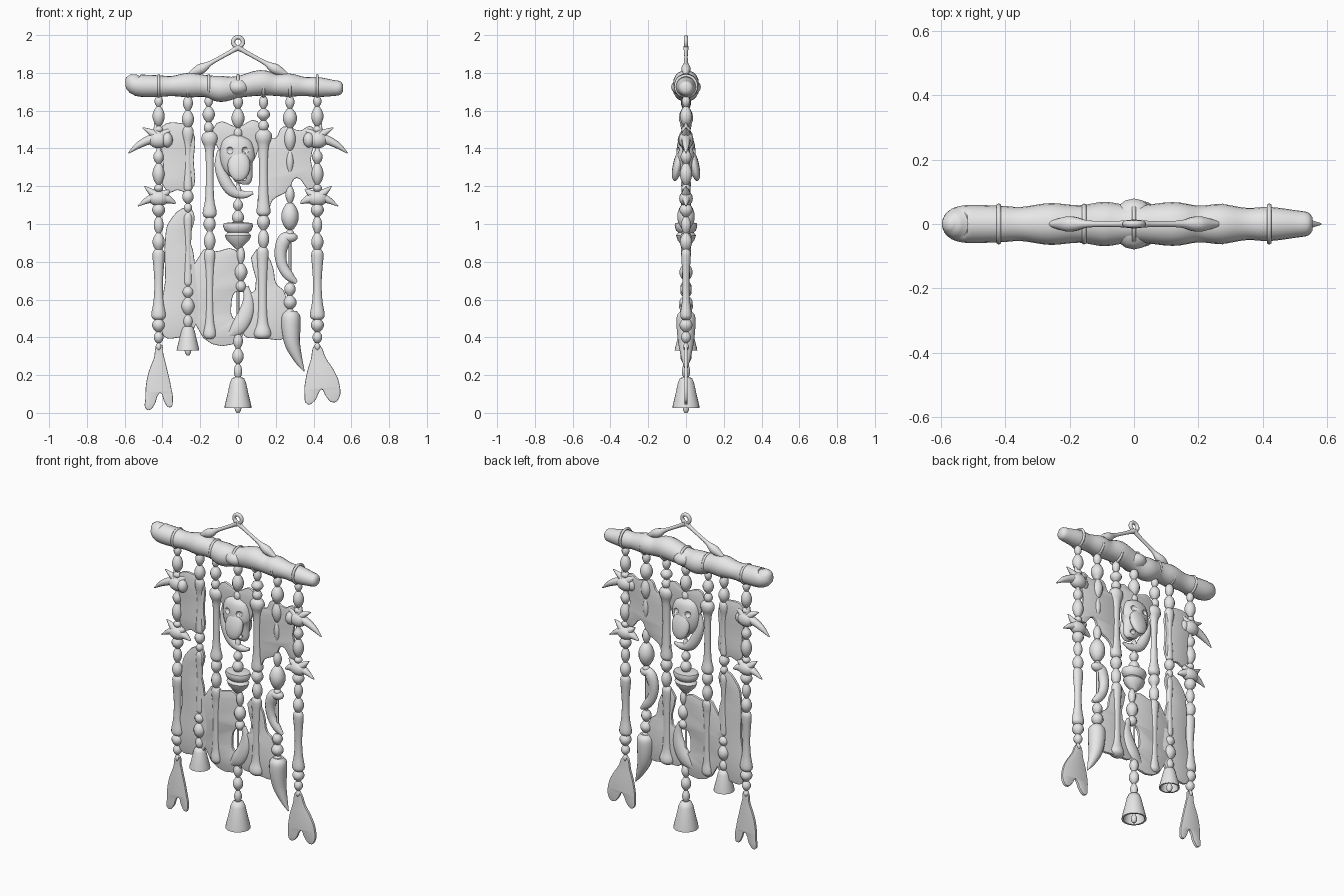
import bpy, bmesh, math
from mathutils import Vector, Matrix

if "Cube" in bpy.data.objects:
    bpy.data.objects.remove(bpy.data.objects["Cube"])

# All helper coordinates are in hundredths of a unit.
U = 0.01
grey = bpy.data.materials.new("pale grey")
grey.diffuse_color = (0.8, 0.8, 0.8, 1)
grey.use_nodes = True
grey.node_tree.nodes["Principled BSDF"].inputs["Base Color"].default_value = grey.diffuse_color


def finish(name, bm, angle=50):
    bmesh.ops.recalc_face_normals(bm, faces=bm.faces)
    me = bpy.data.meshes.new(name)
    bm.to_mesh(me)
    bm.free()
    ob = bpy.data.objects.new(name, me)
    bpy.context.collection.objects.link(ob)
    me.materials.append(grey)
    bpy.ops.object.select_all(action='DESELECT')
    ob.select_set(True)
    bpy.context.view_layer.objects.active = ob
    bpy.ops.object.shade_smooth_by_angle(angle=math.radians(angle))
    return ob


def spline(pts, n):
    """Catmull-Rom interpolation through (x, z, r) points."""
    p = [Vector(q) for q in pts]
    p = [2 * p[0] - p[1]] + p + [2 * p[-1] - p[-2]]
    out = []
    for i in range(1, len(p) - 2):
        a, b, c, d = p[i - 1:i + 3]
        for k in range(n):
            t = k / n
            out.append(0.5 * (2 * b + (c - a) * t + (2 * a - 5 * b + 4 * c - d) * t * t
                              + (3 * b - a - 3 * c + d) * t ** 3))
    return out + [p[-2]]


def skin(bm, rings, caps=True):
    vs = [[bm.verts.new(co) for co in r] for r in rings]
    n = len(vs[0])
    for a, b in zip(vs, vs[1:]):
        for i in range(n):
            bm.faces.new((a[i], a[(i + 1) % n], b[(i + 1) % n], b[i]))
    if caps:
        bm.faces.new(vs[0])
        bm.faces.new(vs[-1])


def tube(name, pts, flat=1.0, n=4, sides=14, y=0.0):
    """Sweep a round section along a path in the front plane."""
    path = spline(pts, n)
    rings = []
    for i, p in enumerate(path):
        t = path[min(i + 1, len(path) - 1)] - path[max(i - 1, 0)]
        t = Vector((t.x, 0, t.y)).normalized()
        side = t.cross(Vector((0, 1, 0)))
        r = max(p.z, 0.15)
        c = Vector((p.x, y, p.y))
        rings.append([(c + side * r * math.cos(a) + Vector((0, r * flat * math.sin(a), 0))) * U
                      for a in (2 * math.pi * k / sides for k in range(sides))])
    bm = bmesh.new()
    skin(bm, rings)
    return finish(name, bm)


def lathe(name, x, prof, flat=1.0, sides=24):
    bm = bmesh.new()
    skin(bm, [[Vector((x + r * math.cos(a), r * flat * math.sin(a), z)) * U
               for a in (2 * math.pi * k / sides for k in range(sides))] for r, z in prof])
    return finish(name, bm)


def blob(name, c, s, tilt=0.0):
    bm = bmesh.new()
    m = (Matrix.Translation(Vector(c) * U) @ Matrix.Rotation(tilt, 4, 'X')
         @ Matrix.Diagonal((s[0] * U, s[1] * U, s[2] * U, 1)))
    bmesh.ops.create_uvsphere(bm, u_segments=16, v_segments=10, radius=1, matrix=m)
    return finish(name, bm)


def chain(name, x, beads):
    """String of lumpy beads, each (top, bottom, radius)."""
    pts = []
    for a, b, r in beads:
        for t, k in ((0.02, .45), (.2, .8), (.4, 1), (.6, 1), (.8, .8), (.98, .45)):
            pts.append((x, a + (b - a) * t, r * k))
    tube(name, pts, n=1, sides=12)


def bone(name, x, a, b, r1, shaft, r2):
    tube(name, [(x, a, r1 * .5), (x, a - 2, r1 * .95), (x, a - 5, r1), (x, a - 10, shaft * 1.1),
                (x, (a + b) / 2, shaft * .9), (x, b + 10, shaft * 1.1), (x, b + 4, r2),
                (x, b + 1.5, r2 * .95), (x, b, r2 * .5)], flat=.8)


def plate(name, outline, thick=1.0, y=0.0):
    """Thin hide sheet with a softly curved outline."""
    cu = bpy.data.curves.new(name, 'CURVE')
    cu.dimensions = '2D'
    cu.fill_mode = 'BOTH'
    cu.extrude = thick * U * .4
    cu.bevel_depth = thick * U * .5
    cu.bevel_resolution = 1
    cu.resolution_u = 4
    sp = cu.splines.new('BEZIER')
    sp.bezier_points.add(len(outline) - 1)
    for bp, (x, z) in zip(sp.bezier_points, outline):
        bp.co = (x * U, z * U, 0)
        bp.handle_left_type = bp.handle_right_type = 'AUTO'
    sp.use_cyclic_u = True
    tmp = bpy.data.objects.new("tmp", cu)
    bpy.context.collection.objects.link(tmp)
    bpy.context.view_layer.update()
    me = bpy.data.meshes.new_from_object(tmp.evaluated_get(bpy.context.evaluated_depsgraph_get()))
    bpy.data.objects.remove(tmp)
    bm = bmesh.new()
    bm.from_mesh(me)
    bpy.data.meshes.remove(me)
    bm.transform(Matrix.Translation((0, y * U, 0)) @ Matrix.Rotation(math.pi / 2, 4, 'X'))
    bmesh.ops.remove_doubles(bm, verts=bm.verts, dist=1e-5)
    finish(name, bm, 40)


def bell(name, x, top, bottom, r):
    h = top - bottom
    lathe(name, x, [(r * .2, top), (r * .45, top - h * .04), (r * .6, top - h * .2), (r * .8, top - h * .6),
                    (r * .97, bottom + h * .1), (r, bottom), (r * .85, bottom), (r * .72, top - h * .6),
                    (r * .5, top - h * .22), (r * .1, top - h * .15)])
    tube(name + "_clapper", [(x, top - 2, .6), (x, bottom + 4, .7), (x, bottom + 1, 1.7),
                             (x, bottom - 1, 1.6), (x, bottom - 2.5, .8)])


# Log, bump, cord wraps
tube("log", [(-58, 178.5, 1.5), (-56.5, 176.5, 4), (-53, 173.5, 5.8), (-42, 173, 5.7), (-35, 173, 5.3),
             (-26, 173.5, 6.5), (-17, 173, 5.8), (-9, 171.5, 6.9), (0, 172.5, 5.7), (12, 174.7, 6.8),
             (20, 173.5, 5.7), (27, 173.5, 6.2), (35, 172.8, 5), (42, 172.5, 5.3), (50, 172, 4.3),
             (54, 172, 3.6), (55.5, 172, 2)], sides=20)
blob("log_knot", (0, 0, 172.5), (7, 7.9, 5))
STRANDS = (-42, -26.5, -15.5, 0, 13.5, 27.5, 42)
for i, x in enumerate(STRANDS):
    lathe(f"cord_{i}", x, [(.8, 170), (.7, 120), (.7, 90), (.7, 48 if x else 20)], sides=8)
    bpy.ops.mesh.primitive_torus_add(major_segments=24, minor_segments=6, major_radius=.056, minor_radius=.008,
                                     location=(x * U, 0, 1.73), rotation=(0, math.pi / 2, 0))
    ob = bpy.context.object
    ob.name = f"cord_wrap_{i}"
    ob.data.materials.append(grey)
    bpy.ops.object.shade_smooth()

# Hanger: ring and two knobbed arms
bpy.ops.mesh.primitive_torus_add(major_segments=24, minor_segments=10, major_radius=.026, minor_radius=.011,
                                 location=(0, 0, 1.963), rotation=(math.pi / 2, 0, 0))
bpy.context.object.name = "hanging_ring"
bpy.context.object.data.materials.append(grey)
bpy.ops.object.shade_smooth()
for s in (-1, 1):
    tube("hanger_arm", [(0, 193.5, 1.6), (s * 5, 190.5, 1.1), (s * 14, 185.5, 1.2), (s * 18, 183, 2.4),
                        (s * 21, 181.5, 2.6), (s * 26, 179, 1)], flat=.9)

# Outer strands, mirrored: vertebrae with spurs, long bone
for s, side in ((-1, "left"), (1, "right")):
    x = s * 42
    chain(side + "_outer_beads", x, [(168, 162, 2.2), (162, 152, 3.2), (152, 148, 2.4), (139, 132, 2.8),
                                     (132, 121, 3.2), (121, 117, 2.4), (111, 104, 3.4), (104, 95, 2.6), (95, 86, 3.2)])
    bone(side + "_outer_bone", x, 87, 49, 3.2, 2.5, 3.8)
    chain(side + "_lower_beads", x, [(50, 43, 3.4), (43, 37, 2.6), (37, 33, 1.6)])
    blob(side + "_upper_vertebra", (x, 0, 144.5), (5.5, 4, 4.5))
    blob(side + "_vertebra_knob", (s * 37.5, -1, 144.5), (3, 3.4, 4))
    blob(side + "_lower_vertebra", (x, 0, 113.5), (5.5, 3.6, 4))
    for spur in ([(40, 146, 3), (47, 144.5, 2.4), (53, 141.5, 1.7), (58, 137.5, .3)],
                 [(42, 146, 3), (46, 148.5, 1.8), (50.5, 151, .3)],
                 [(41, 146, 3), (38, 148.5, 2), (35, 150.5, .4)],
                 [(42, 146, 3), (43, 150, 1.8), (44, 153.5, .4)],
                 [(41, 114, 3), (47, 113, 2), (53, 109.5, .3)],
                 [(42, 114, 3), (46, 117, 1.8), (49.5, 120, .3)],
                 [(42, 114, 3), (37, 113, 2.2), (33, 111, .5)],
                 [(42, 114, 3), (38, 116.5, 1.8), (35.5, 118.5, .4)]):
        tube(side + "_spur", [(s * a, b, r) for a, b, r in spur], sides=10)

# Forked tail fins
plate("left_tail_fin", [(-41.5, 36), (-44, 29), (-47.5, 19), (-48.5, 8), (-47.8, 2), (-45, 4), (-42.5, 10),
                        (-41, 11), (-38.5, 6), (-36, 3.4), (-35, 6), (-36, 14), (-38, 23), (-40, 31)])
plate("right_tail_fin", [(42, 36), (39, 28), (36.5, 19), (35.7, 10), (37, 5), (40, 6.5), (43, 12), (44.2, 13),
                         (47, 9), (50.5, 6), (53, 8), (53, 16), (50.5, 22), (46, 29), (43.4, 35)])

# Hide sheets
plate("upper_left_hide", [(-40, 151), (-31, 153), (-25, 150), (-24, 134), (-26, 117.5), (-32, 118.5),
                          (-37, 117.5), (-39, 134)])
plate("lower_left_hide", [(-36, 101), (-26, 108), (-23.6, 104), (-26, 93), (-24, 84), (-25, 42), (-31, 40.5),
                          (-39, 41), (-38, 70), (-38, 93)])
plate("upper_middle_hide", [(-11, 153), (0, 151), (10, 154), (10, 139), (5, 132), (-10, 140)])
plate("upper_right_hide", [(15, 145), (20, 145), (24, 151), (33, 149), (39, 151), (38, 134), (39, 119), (31, 125),
                           (26, 118), (18, 113), (14, 106), (13, 124)])
plate("lower_middle_hide", [(-18, 86), (-12, 85), (-2, 86), (0, 80), (0, 76), (2, 66), (-2, 64), (-4, 57),
                            (-3, 50), (1, 48), (1, 39.5), (-18, 40)])
plate("lower_right_hide", [(10, 86), (15, 83), (18, 77), (20, 68), (24, 64), (24, 40), (17, 39.5), (9, 40),
                           (4, 41), (2, 50), (6, 62), (9.5, 65)])

# Second strand and small bell
chain("second_strand_beads", -26.5, [(168, 160, 2.6), (160, 151, 3.2)])
bone("second_strand_upper_bone", -26.5, 152, 117, 3, 1.8, 2.4)
chain("second_strand_middle_beads", -26.5, [(118, 111, 3), (111, 106, 2.2)])
bone("second_strand_lower_bone", -26.5, 106, 67, 2.4, 1.8, 2.2)
chain("second_strand_lower_beads", -26.5, [(67, 61, 3), (61, 52, 3.6), (52, 45, 2.6)])
bell("small_bell", -26.5, 46, 33, 6)

# Third and fifth strands: long bones
chain("third_strand_beads", -15.5, [(168, 162, 2.2), (162, 154, 3.2), (154, 148, 2.6)])
bone("third_strand_bone", -15, 149, 103, 4.2, 2.2, 3.6)
chain("third_strand_lower_beads", -15, [(104, 96, 3.2), (96, 86, 3)])
bone("third_strand_lower_bone", -15, 87, 39, 3, 2.2, 3.4)
chain("fifth_strand_beads", 13.5, [(168, 161, 2.4), (161, 155, 3.4), (155, 149, 2.8)])
bone("fifth_strand_bone", 13.5, 150, 104, 4.4, 2.6, 3.6)
chain("fifth_strand_lower_beads", 13.5, [(105, 97, 3.4), (97, 87, 3)])
bone("fifth_strand_lower_bone", 13, 88, 39, 3.2, 2.6, 4.6)

# Centre strand: skull with eye and nose sockets, jaw, cup vertebra, bell
chain("centre_beads", 0, [(168, 161, 2.6), (161, 151, 3.4), (151, 145, 2.4)])
skull = tube("skull", [(-1, 147, 3), (-1, 144, 7.5), (-.5, 138, 9.3), (0, 132, 8.8), (2, 127, 6), (3, 123, 4.5),
                       (3, 121, 2.5)], flat=.55, sides=20)
for y in (-1, 1):
    blob("skull_cheek", (0.5, y * 4.4, 131), (6, 2.6, 8.5), y * .2)
    for c, r in (((-4.5, y * 5.2, 139), 2), ((4, y * 5.2, 139), 2), ((3, y * 2.5, 124.5), 1.6)):
        hole = blob("socket_cutter", tuple(c), (r, 2.2, r))
        hole.hide_render = True
        hole.hide_set(True)
        mod = skull.modifiers.new("socket", 'BOOLEAN')
        mod.operation = 'DIFFERENCE'
        mod.object = hole
tube("jaw", [(-10, 139, 1), (-10, 131, 2.4), (-7, 123, 3.2), (-3, 117.5, 3), (3, 115.5, 2), (8, 116.5, .8)], flat=.8)
chain("centre_middle_beads", 0, [(121, 114, 1.8), (113, 107, 2.6), (107, 100, 3.2)])
lathe("cup_vertebra", 0, [(2.5, 101), (7.5, 100.5), (8, 99), (7, 96.5), (5.5, 95.5), (7, 94), (6, 91.5),
                          (3.5, 89), (1.5, 87)], flat=.75)
chain("centre_lower_beads", 1.5, [(88, 79, 2.2), (79, 70, 3.4), (70, 64, 2.8)])
tube("centre_crescent_bone", [(4, 67, 1.5), (5.5, 60, 2.8), (4, 52, 4.2), (0, 45, 4.2), (-5, 41, 1.5)], flat=.6)
chain("bell_beads", 0, [(42, 34, 2.6), (34, 26, 3), (26, 18, 2.2)])
bell("large_bell", 0, 19, 2.5, 7.2)

# Sixth strand: crescent bone and tusk
chain("sixth_strand_beads", 27.5, [(168, 161, 2.4), (161, 151, 3.7), (151, 139, 3.2), (139, 127, 2)])
chain("sixth_strand_middle_beads", 27.5, [(120, 111, 2.4), (111, 97, 4.6), (97, 93, 2.2)])
blob("crescent_head", (27, 0, 93), (4.6, 3, 2.8))
tube("crescent_bone", [(28, 94, 2.5), (24.5, 91.5, 3.6), (22.5, 85, 3.2), (23.5, 78, 2.8), (27, 72.5, 2.6),
                       (31, 69, 1)], flat=.8)
chain("sixth_strand_lower_beads", 27.5, [(69, 62, 3), (62, 55, 3.5), (55, 51, 2.6)])
tube("tusk", [(28, 54, 3), (28, 51, 5), (28, 44, 5), (29, 36, 4), (32, 28, 2.2), (35, 22, .3)])
